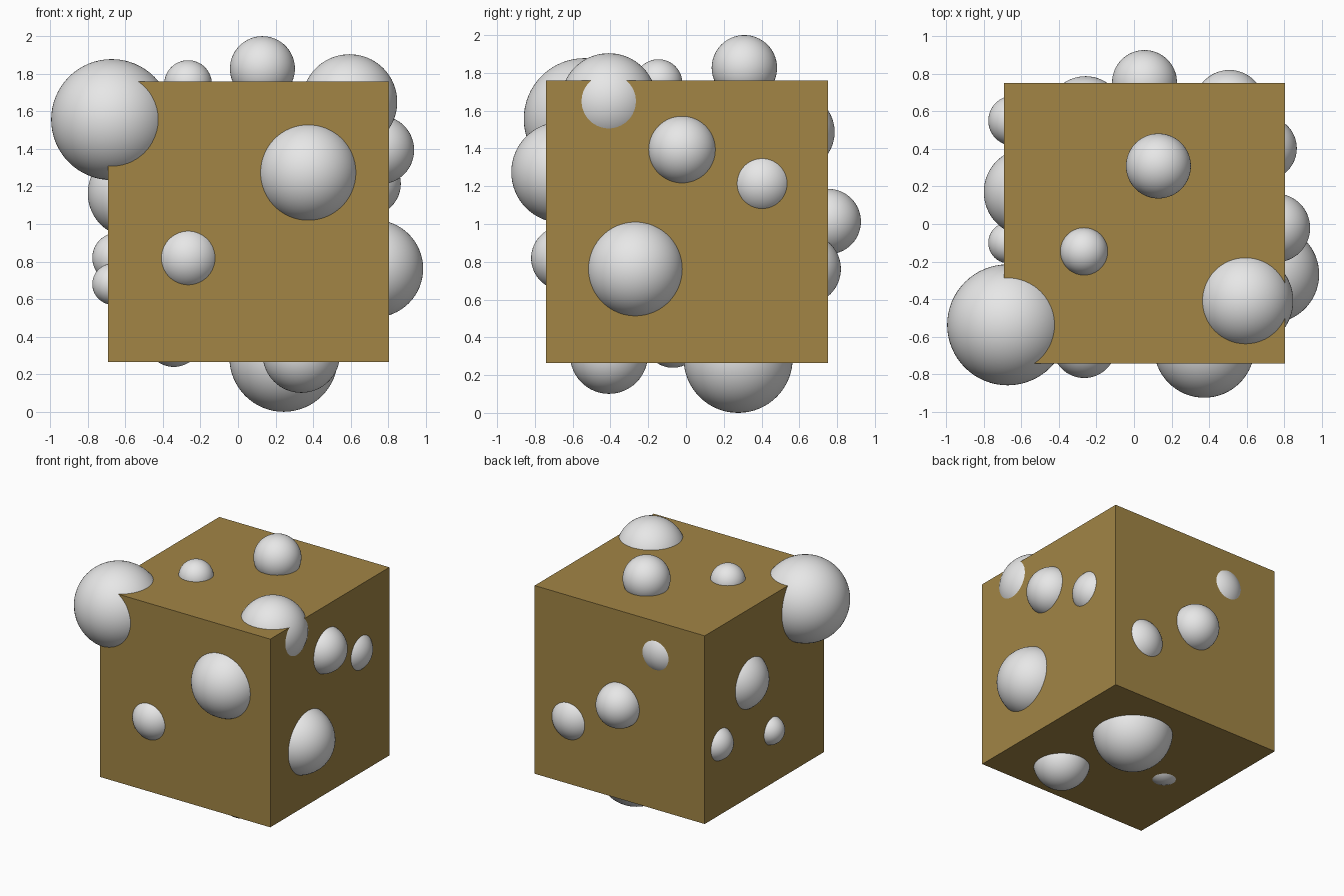
import bpy


def material(name, rgb):
    mat = bpy.data.materials.new(name)
    mat.diffuse_color = (*rgb, 1.0)
    return mat


brown = material("ochre brown", (0.36, 0.235, 0.06))
grey = material("light grey", (0.8, 0.8, 0.8))

# Cube body
bpy.ops.mesh.primitive_cube_add(size=1.494, location=(0.056, 0.005, 1.012))
cube = bpy.context.object
cube.name = "cube_body"
cube.data.materials.append(brown)

# Half-buried balls by face: (x, y, z, radius)
balls = {
    "corner_ball": [(-0.673, -0.537, 1.556, 0.322)],
    "front_ball": [(0.374, -0.657, 1.274, 0.268), (-0.265, -0.650, 0.819, 0.170)],
    "top_ball": [(0.130, 0.309, 1.827, 0.173), (-0.266, -0.146, 1.745, 0.127),
                 (0.594, -0.409, 1.650, 0.254)],
    "right_ball": [(0.755, -0.021, 1.394, 0.183), (0.698, 0.403, 1.214, 0.169),
                   (0.726, -0.268, 0.762, 0.260)],
    "left_ball": [(-0.566, 0.170, 1.163, 0.234), (-0.643, 0.550, 0.820, 0.133),
                  (-0.666, -0.100, 0.680, 0.110)],
    "back_ball": [(0.056, 0.753, 1.013, 0.173), (-0.258, 0.582, 1.487, 0.205),
                  (0.508, 0.632, 0.762, 0.188)],
    "bottom_ball": [(0.243, 0.276, 0.289, 0.289), (0.337, -0.408, 0.307, 0.206),
                    (-0.342, -0.070, 0.389, 0.150)],
}
for name, group in balls.items():
    for i, (x, y, z, r) in enumerate(group, 1):
        bpy.ops.mesh.primitive_uv_sphere_add(segments=64, ring_count=32,
                                             radius=r, location=(x, y, z))
        ball = bpy.context.object
        ball.name = f"{name}_{i}"
        ball.data.materials.append(grey)
        bpy.ops.object.shade_smooth()
